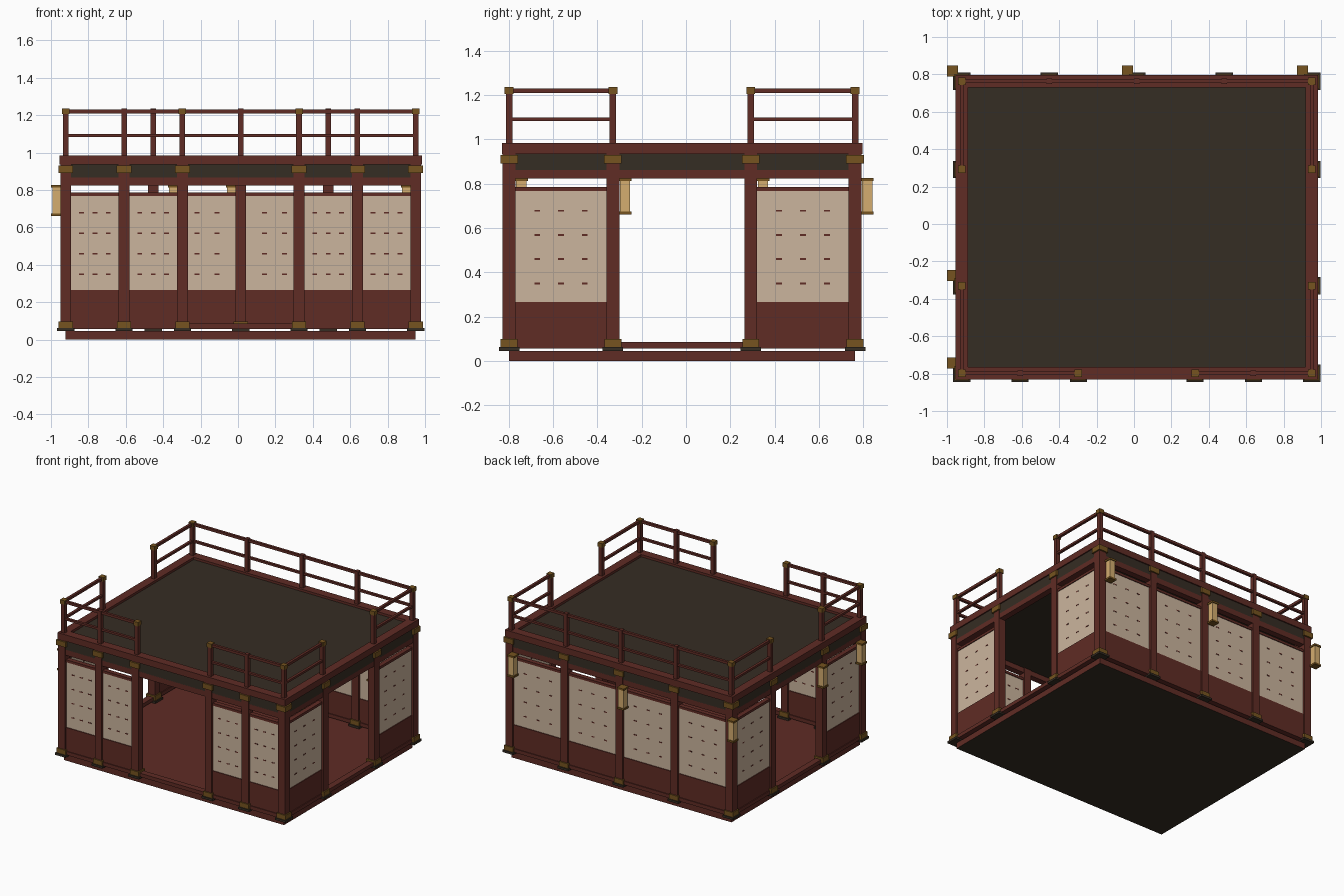
import bpy, bmesh
from mathutils import Vector

if "Cube" in bpy.data.objects:
    bpy.data.objects.remove(bpy.data.objects["Cube"])


def mat(name, rgb):
    m = bpy.data.materials.new(name)
    m.diffuse_color = (*rgb, 1)
    m.use_nodes = True
    m.node_tree.nodes["Principled BSDF"].inputs["Base Color"].default_value = m.diffuse_color
    return m


RED = mat("red_wood", (0.115, 0.025, 0.018))
DARK = mat("dark_slate", (0.036, 0.026, 0.017))
CREAM = mat("cream_paper", (0.60, 0.46, 0.34))
BRONZE = mat("bronze", (0.18, 0.088, 0.014))
GLOW = mat("lantern_paper", (0.66, 0.42, 0.16))


def boxes(name, material, spans):
    """One object made of boxes, each span = (x0, x1, y0, y1, z0, z1)."""
    bm = bmesh.new()
    for x0, x1, y0, y1, z0, z1 in spans:
        geo = bmesh.ops.create_cube(bm, size=1)
        size = Vector((x1 - x0, y1 - y0, z1 - z0))
        mid = Vector((x0 + x1, y0 + y1, z0 + z1)) / 2
        for v in geo["verts"]:
            v.co = v.co * size + mid
    me = bpy.data.meshes.new(name)
    bm.to_mesh(me)
    bm.free()
    me.materials.append(material)
    ob = bpy.data.objects.new(name, me)
    bpy.context.collection.objects.link(ob)
    return ob


def pillar(p, h, z0, z1):
    return (p[0] - h, p[0] + h, p[1] - h, p[1] + h, z0, z1)


def beam(a, b, h, z0, z1, trim=0.0):
    """Box along an axis-aligned line a-b, half thickness h, ends shortened by trim."""
    (ax, ay), (bx, by) = a, b
    if abs(ay - by) < 1e-6:
        return (min(ax, bx) + trim, max(ax, bx) - trim, ay - h, ay + h, z0, z1)
    return (ax - h, ax + h, min(ay, by) + trim, max(ay, by) - trim, z0, z1)


# Plan: post positions along each side
X0, X1, Y0, Y1 = -0.921, 0.95, -0.798, 0.763
fx = [X0 + (X1 - X0) * i / 6 for i in range(7)]
bx = [X0 + (X1 - X0) * i / 4 for i in range(5)]
sy = [Y0, -0.33, 0.292, Y1]
front = [(x, Y0) for i, x in enumerate(fx) if i != 3]
back = [(x, Y1) for x in bx]
left = [(X0, y) for y in sy]
right = [(X1, y) for y in sy]
posts = list(dict.fromkeys(front + back + left + right))

# Bays filled with wall panels (openings in front, left and right are skipped)
bays = [(front[i], front[i + 1]) for i in (0, 1, 3, 4)]
bays += [(back[i], back[i + 1]) for i in range(4)]
bays += [(s[i], s[i + 1]) for s in (left, right) for i in (0, 2)]
ring = [((X0, Y0), (X1, Y0)), ((X0, Y1), (X1, Y1)),
        ((X0, Y0), (X0, Y1)), ((X1, Y0), (X1, Y1))]

# Base slab, red with a dark underside
slab = boxes("floor_slab", RED, [(X0, X1, Y0, Y1, 0, 0.045)])
slab.data.materials.append(DARK)
for f in slab.data.polygons:
    if f.normal.z < -0.5:
        f.material_index = 1

# Posts with footing pads and bronze collars
boxes("posts", RED, [pillar(p, 0.029, 0.06, 0.94) for p in posts])
boxes("footing_pads", DARK, [pillar(p, 0.046, 0.046, 0.062) for p in posts])
boxes("bottom_collars", BRONZE, [pillar(p, 0.038, 0.062, 0.098) for p in posts])
boxes("top_collars", BRONZE, [pillar(p, 0.04, 0.89, 0.93) for p in posts])

# Sill and lintel beams all round
boxes("sill_beams", RED, [beam(a, b, 0.024, 0.057, 0.085) for a, b in ring])
boxes("lintel_beams", RED, [beam(a, b, 0.024, 0.823, 0.866) for a, b in ring])

# Wall panels
boxes("wall_skirts", RED, [beam(a, b, 0.018, 0.08, 0.265, 0.02) for a, b in bays])
boxes("paper_screens", CREAM, [beam(a, b, 0.012, 0.26, 0.77, 0.02) for a, b in bays])
boxes("screen_top_rails", RED, [beam(a, b, 0.018, 0.767, 0.786, 0.02) for a, b in bays])

# Small lattice marks showing through the screens
marks = []
for a, b in bays:
    for k in (0.27, 0.5, 0.73):
        p = Vector(a).lerp(Vector(b), k)
        d = (Vector(b) - Vector(a)).normalized() * 0.013
        for z in (0.35, 0.46, 0.568, 0.678):
            marks.append(beam(p - d, p + d, 0.0135, z - 0.004, z + 0.004))
boxes("lattice_marks", RED, marks)

# Roof deck and its edge beams
boxes("roof_deck", DARK, [(X0 - 0.024, X1 + 0.024, Y0 - 0.024, Y1 + 0.024, 0.862, 0.966)])
boxes("roof_edge_beams", RED,
      [(X0 - 0.033, X1 + 0.033, y - 0.033, y + 0.033, 0.935, 0.984) for y in (Y0, Y1)] +
      [(x - 0.033, x + 0.033, Y0 + 0.033, Y1 - 0.033, 0.935, 0.984) for x in (X0, X1)])

# Railing: posts, two rails per run, bronze caps at corners and run ends
runs = [(front[0], front[2]), (front[3], front[5]), (back[0], back[-1])]
runs += [(s[i], s[i + 1]) for s in (left, right) for i in (0, 2)]
ends = list(dict.fromkeys(p for r in runs for p in r))
boxes("railing_posts", RED, [pillar(p, 0.015, 0.98, 1.235 if p not in ends else 1.21)
                             for p in posts])
boxes("railing_caps", BRONZE, [pillar(p, 0.02, 1.205, 1.236) for p in ends])
boxes("railing_rails", RED, [beam(a, b, 0.01, z - h, z + h)
                             for a, b in runs for z, h in ((1.22, 0.01), (1.09, 0.008))])

# Hanging lanterns beside some of the posts
lit = [left[0], left[1], back[0], back[2], back[4], front[2], right[2]]
spots = [(x - 0.049, y + 0.055) for x, y in lit]
boxes("lanterns", GLOW, [pillar(p, 0.023, 0.67, 0.815) for p in spots])
boxes("lantern_caps", BRONZE, [pillar(p, 0.029, z, z + 0.014)
                               for p in spots for z in (0.66, 0.812)])
